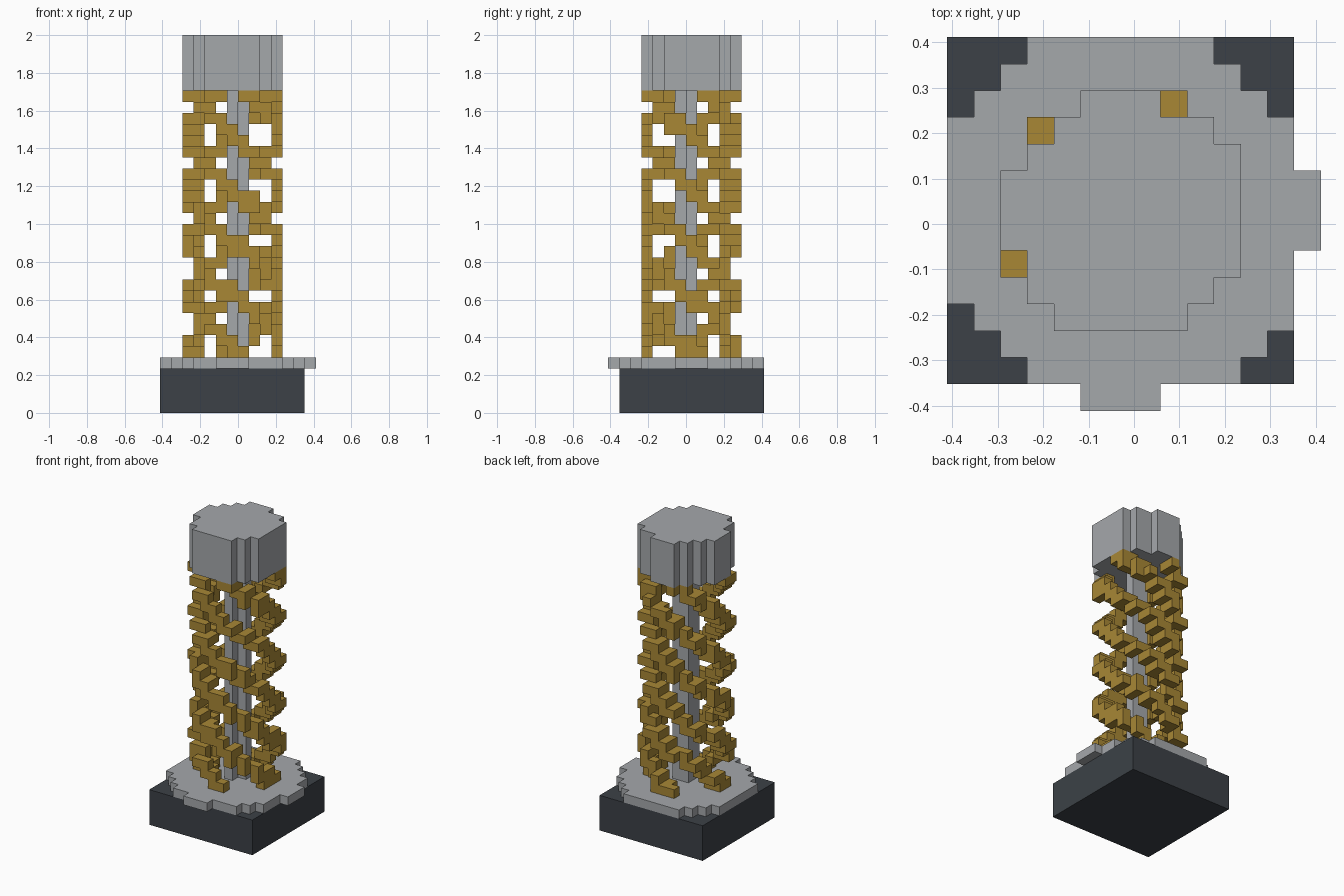
import bpy, bmesh, math

cube = bpy.data.objects.get("Cube")
if cube:
    bpy.data.objects.remove(cube, do_unlink=True)

V = 2 / 34             # block size
HALF = 7               # blocks from the grid edge to the origin
CX, CY = 6.15, 6.85    # tower axis, in block indices
LOW, HIGH, TOP = 5, 29, 34


def material(name, color):
    m = bpy.data.materials.new(name)
    m.use_nodes = True
    m.diffuse_color = (*color, 1)
    m.node_tree.nodes["Principled BSDF"].inputs["Base Color"].default_value = (*color, 1)
    return m


GREY = material("light grey", (0.376, 0.392, 0.407))
GOLD = material("dull gold", (0.392, 0.242, 0.036))
DARK = material("dark slate", (0.045, 0.053, 0.063))


def build(name, cells, mat, merge=False):
    """Make a mesh from the exposed sides of a set of blocks."""
    bm = bmesh.new()
    for c in cells:
        for axis in range(3):
            for side in (0, 1):
                n = list(c)
                n[axis] += 2 * side - 1
                if tuple(n) in cells:
                    continue
                u, w = (axis + 1) % 3, (axis + 2) % 3
                corners = [(0, 0), (1, 0), (1, 1), (0, 1)]
                verts = []
                for a, b in corners if side else corners[::-1]:
                    p = list(c)
                    p[axis] += side
                    p[u] += a
                    p[w] += b
                    verts.append(bm.verts.new(((p[0] - HALF) * V, (p[1] - HALF) * V, p[2] * V)))
                bm.faces.new(verts)
    bmesh.ops.remove_doubles(bm, verts=bm.verts, dist=V / 100)
    if merge:
        bmesh.ops.dissolve_limit(bm, angle_limit=0.02, verts=bm.verts, edges=bm.edges)
    mesh = bpy.data.meshes.new(name)
    bm.to_mesh(mesh)
    bm.free()
    mesh.materials.append(mat)
    obj = bpy.data.objects.new(name, mesh)
    bpy.context.collection.objects.link(obj)
    return obj


def disc(radius, z0, z1):
    return {(i, j, k) for i in range(14) for j in range(14) for k in range(z0, z1)
            if math.hypot(i - CX, j - CY) < radius}


# Four strands winding around the axis, as stepped tubes
RADIUS, TUBE, PITCH, PHASE = 3.8, 0.79, 19.2, 5.2
GAP = PITCH / 4
COS = 1 / math.hypot(1, PITCH / (2 * math.pi * RADIUS))


def in_strand(i, j, k):
    dx, dy = i - CX, j - CY
    level = PHASE - math.atan2(dy, dx) / (2 * math.pi) * PITCH
    dz = (k - level + GAP / 2) % GAP - GAP / 2
    return math.hypot(math.hypot(dx, dy) - RADIUS, dz * COS) < TUBE


strands = {(i, j, k) for i in range(14) for j in range(14) for k in range(LOW, HIGH)
           if in_strand(i, j, k)}

# Solid parts
build("square_base", {(i, j, k) for i in range(13) for j in range(1, 14) for k in range(4)}, DARK, True)
build("round_plate", disc(7.03, 4, LOW), GREY, True)
build("central_rod", disc(1.0, LOW, HIGH), GREY, True)
build("spiral_strands", strands, GOLD)
build("top_cap", disc(4.43, HIGH, TOP), GREY, True)
